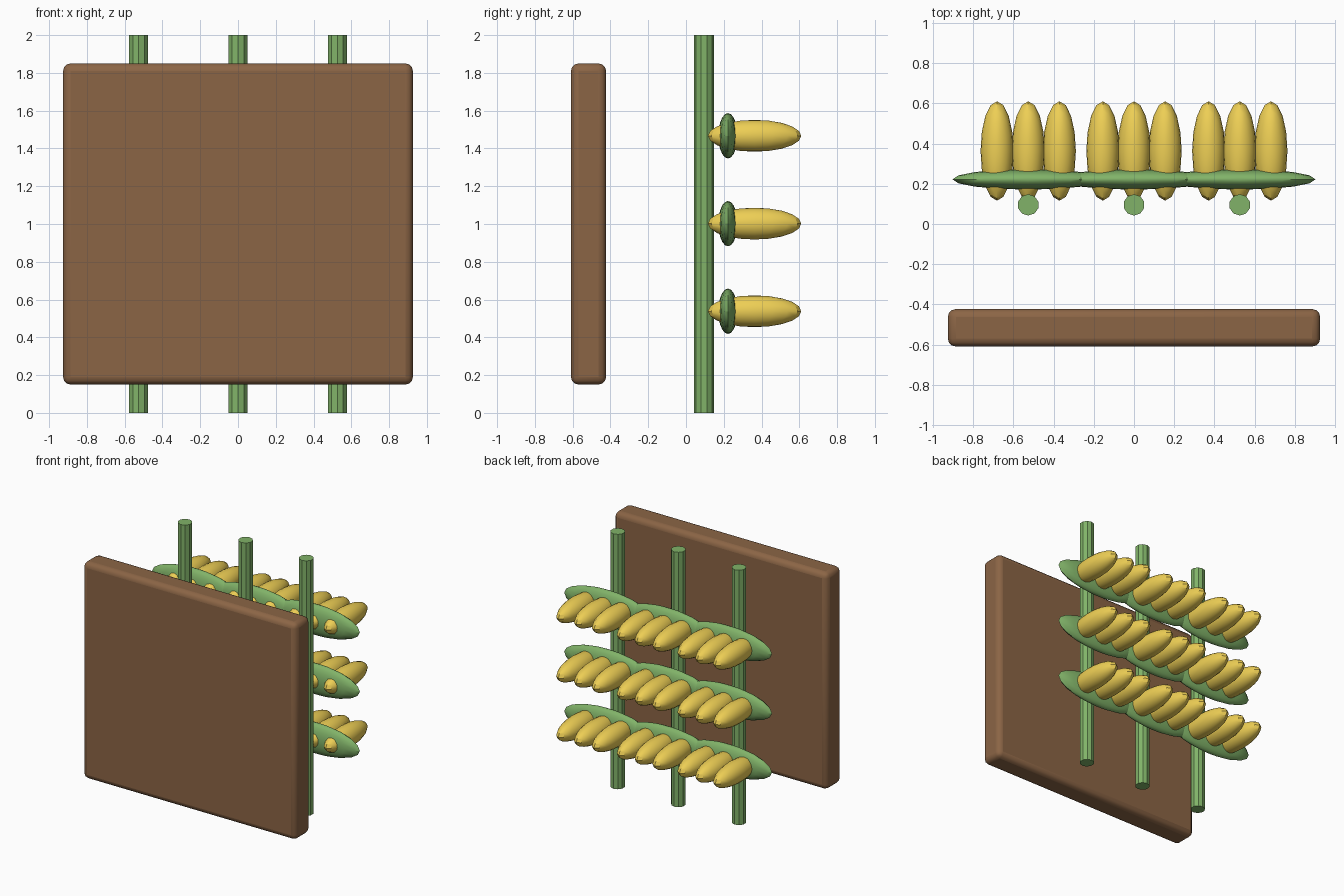
import bpy

if "Cube" in bpy.data.objects:
    bpy.data.objects.remove(bpy.data.objects["Cube"])


def material(name, color):
    m = bpy.data.materials.new(name)
    m.diffuse_color = color
    m.use_nodes = True
    m.node_tree.nodes["Principled BSDF"].inputs["Base Color"].default_value = m.diffuse_color
    return m


GREEN = material("leaf_green", (0.22, 0.45, 0.14, 1))
YELLOW = material("fruit_yellow", (0.85, 0.62, 0.09, 1))
BROWN = material("wood_brown", (0.26, 0.13, 0.06, 1))


def finish(name, mat, smooth=True):
    ob = bpy.context.object
    ob.name = name
    ob.data.materials.append(mat)
    bpy.ops.object.transform_apply(location=False, rotation=True, scale=True)
    if smooth:
        bpy.ops.object.shade_smooth_by_angle()
    return ob


def ellipsoid(name, loc, radii, mat, segments=16, rings=10):
    bpy.ops.mesh.primitive_uv_sphere_add(segments=segments, ring_count=rings,
                                         radius=1, location=loc)
    bpy.context.object.scale = radii
    finish(name, mat)
    bpy.ops.object.shade_smooth()


# Front board with rounded edges
bpy.ops.mesh.primitive_cube_add(size=1, location=(0, -0.516, 1))
bpy.context.object.scale = (1.852, 0.186, 1.7)
board = finish("board", BROWN, smooth=False)
bevel = board.modifiers.new("Bevel", "BEVEL")
bevel.width = 0.04
bevel.segments = 3
bpy.ops.object.shade_smooth_by_angle()

for x in (-0.526, 0, 0.526):
    # Upright stalk
    bpy.ops.mesh.primitive_cylinder_add(vertices=10, radius=0.053, depth=2,
                                        location=(x, 0.095, 1))
    finish("stalk", GREEN)
    for z in (0.538, 1.002, 1.467):
        # Wide flat leaf across the stalk
        ellipsoid("leaf", (x, 0.222, z), (0.376, 0.051, 0.12), GREEN)
        # Three long fruits pushed through the leaf
        for dx in (-0.155, 0, 0.155):
            ellipsoid("fruit", (x + dx, 0.363, z), (0.082, 0.247, 0.084), YELLOW)
